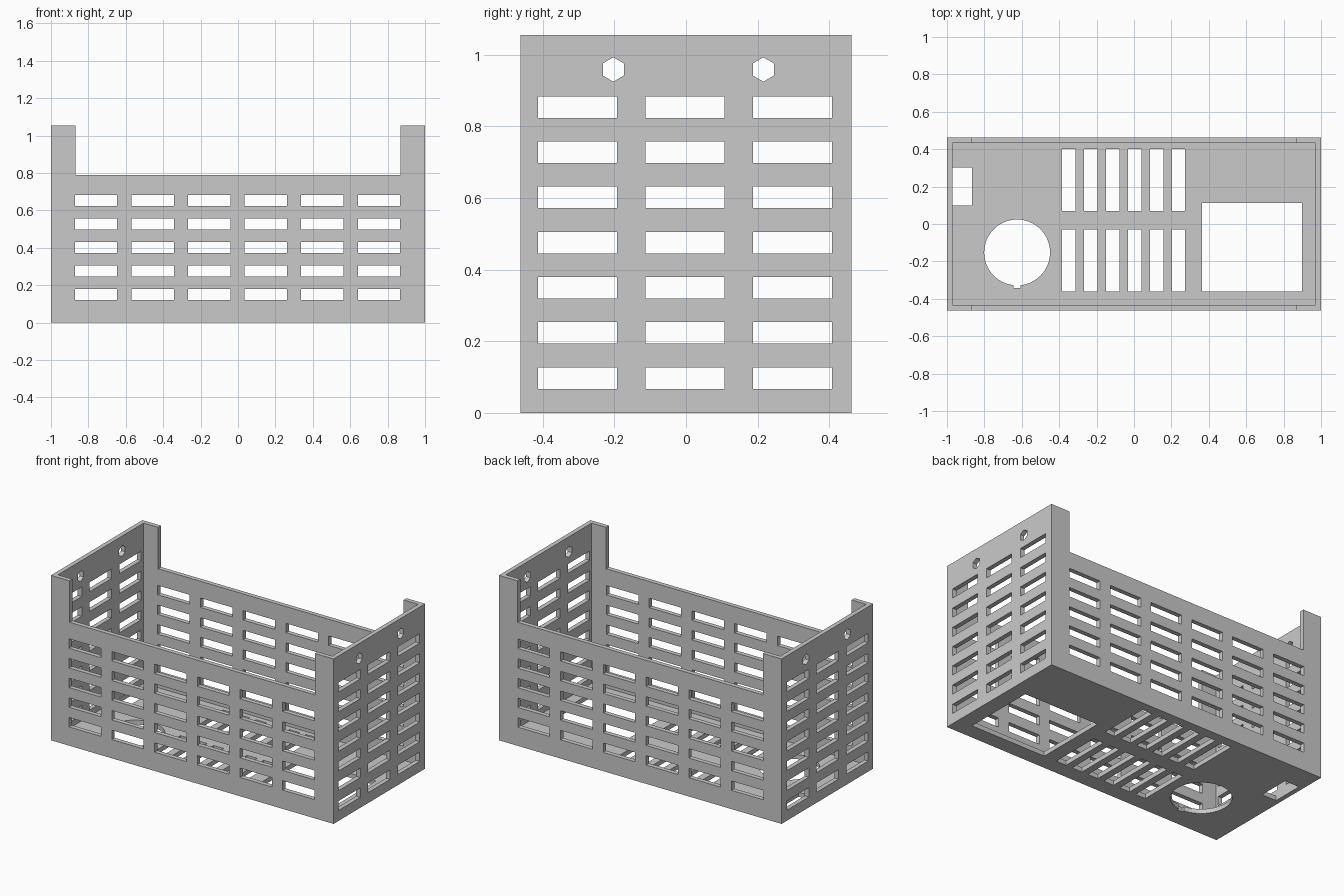
import bpy
import bmesh
from math import pi
from mathutils import Matrix, Vector

cube = bpy.data.objects.get("Cube")
if cube:
    bpy.data.objects.remove(cube, do_unlink=True)

HX, HY, H, T = 1.0, 0.4625, 1.055, 0.029   # half length, half depth, height, wall

grey = bpy.data.materials.new("light grey")
grey.use_nodes = True
grey.diffuse_color = (0.59, 0.59, 0.59, 1)
grey.node_tree.nodes["Principled BSDF"].inputs["Base Color"].default_value = (0.59, 0.59, 0.59, 1)


def add_box(bm, x, y, z):
    """Box spanning the (low, high) ranges."""
    lo, hi = Vector((x[0], y[0], z[0])), Vector((x[1], y[1], z[1]))
    m = Matrix.Translation((lo + hi) / 2) @ Matrix.Diagonal((hi - lo).to_4d())
    bmesh.ops.create_cube(bm, size=1, matrix=m)


def add_prism(bm, sides, radius, depth, matrix):
    bmesh.ops.create_cone(bm, cap_ends=True, segments=sides, radius1=radius,
                          radius2=radius, depth=depth, matrix=matrix)


def finish(bm, name):
    mesh = bpy.data.meshes.new(name)
    bm.to_mesh(mesh)
    bm.free()
    mesh.materials.append(grey)
    obj = bpy.data.objects.new(name, mesh)
    bpy.context.scene.collection.objects.link(obj)
    return obj


def cut(target, bm, name):
    """Subtract the cutter mesh from the target and discard the cutter."""
    cutter = finish(bm, name)
    cutter.hide_render = True
    mod = target.modifiers.new(name, 'BOOLEAN')
    mod.operation = 'DIFFERENCE'
    mod.solver = 'EXACT'
    mod.object = cutter
    bpy.context.view_layer.objects.active = target
    bpy.ops.object.modifier_apply(modifier=mod.name)
    bpy.data.objects.remove(cutter, do_unlink=True)


# Solid block that becomes the open case
bm = bmesh.new()
add_box(bm, (-HX, HX), (-HY, HY), (0, H))
case = finish(bm, "vented_case")

# Hollow interior
bm = bmesh.new()
add_box(bm, (-HX + T, HX - T), (-HY + T, HY - T), (T, 2))
cut(case, bm, "interior_cutter")

# Lowered front and back walls, leaving tall corner returns
bm = bmesh.new()
add_box(bm, (-0.868, 0.868), (-1, 1), (0.79, 2))
cut(case, bm, "opening_cutter")

# Vent slots through the front and back walls
bm = bmesh.new()
for col in range(6):
    for row in range(5):
        x, z = -0.872 + col * 0.3025, 0.12 + row * 0.1257
        add_box(bm, (x, x + 0.226), (-1, 1), (z, z + 0.06))
cut(case, bm, "long_wall_slots")

# Vent slots and hexagonal screw holes through both end walls
bm = bmesh.new()
for col in range(3):
    for row in range(7):
        y, z = -0.413 + col * 0.3, 0.067 + row * 0.1262
        add_box(bm, (-2, 2), (y, y + 0.221), (z, z + 0.06))
for y in (-0.203, 0.216):
    add_prism(bm, 6, 0.034, 4,
              Matrix.Translation((0, y, 0.959)) @ Matrix.Rotation(pi / 2, 4, 'Y')
              @ Matrix.Rotation(pi / 2, 4, 'Z'))
# Rest a hexagon corner at the top of each hole
for v in bm.verts:
    if v.co.z > 0.92:
        cy = -0.203 if v.co.y < 0 else 0.216
        v.co = Vector((0, cy, 0.959)) + Matrix.Rotation(pi / 2, 3, 'X') @ (
            v.co - Vector((0, cy, 0.959)))
hexes = {round(v.co.z, 3) for v in bm.verts if v.co.z > 0.92}
if max(hexes) < 0.99:
    for v in bm.verts:
        if v.co.z > 0.92:
            cy = -0.203 if v.co.y < 0 else 0.216
            centre = Vector((0, cy, 0.959))
            v.co = centre + Matrix.Rotation(pi / 6, 3, 'X') @ (v.co - centre)
cut(case, bm, "end_wall_slots")

# Floor: two rows of slots, cable opening and socket opening
floor_z = (-0.2, T + 0.02)
bm = bmesh.new()
for col in range(6):
    x = -0.386 + col * 0.1176
    for y in (-0.36, 0.07):
        add_box(bm, (x, x + 0.072), (y, y + 0.33), floor_z)
add_box(bm, (-0.97, -0.867), (0.1, 0.302), floor_z)
add_box(bm, (0.364, 0.899), (-0.36, 0.111), floor_z)
cut(case, bm, "floor_slots")

# Floor: round opening with a small key notch
bm = bmesh.new()
add_prism(bm, 64, 0.176, 0.2, Matrix.Translation((-0.625, -0.152, -0.05)))
cut(case, bm, "round_opening")
bm = bmesh.new()
add_box(bm, (-0.644, -0.606), (-0.342, -0.25), floor_z)
cut(case, bm, "key_notch")

for poly in case.data.polygons:
    poly.use_smooth = False
